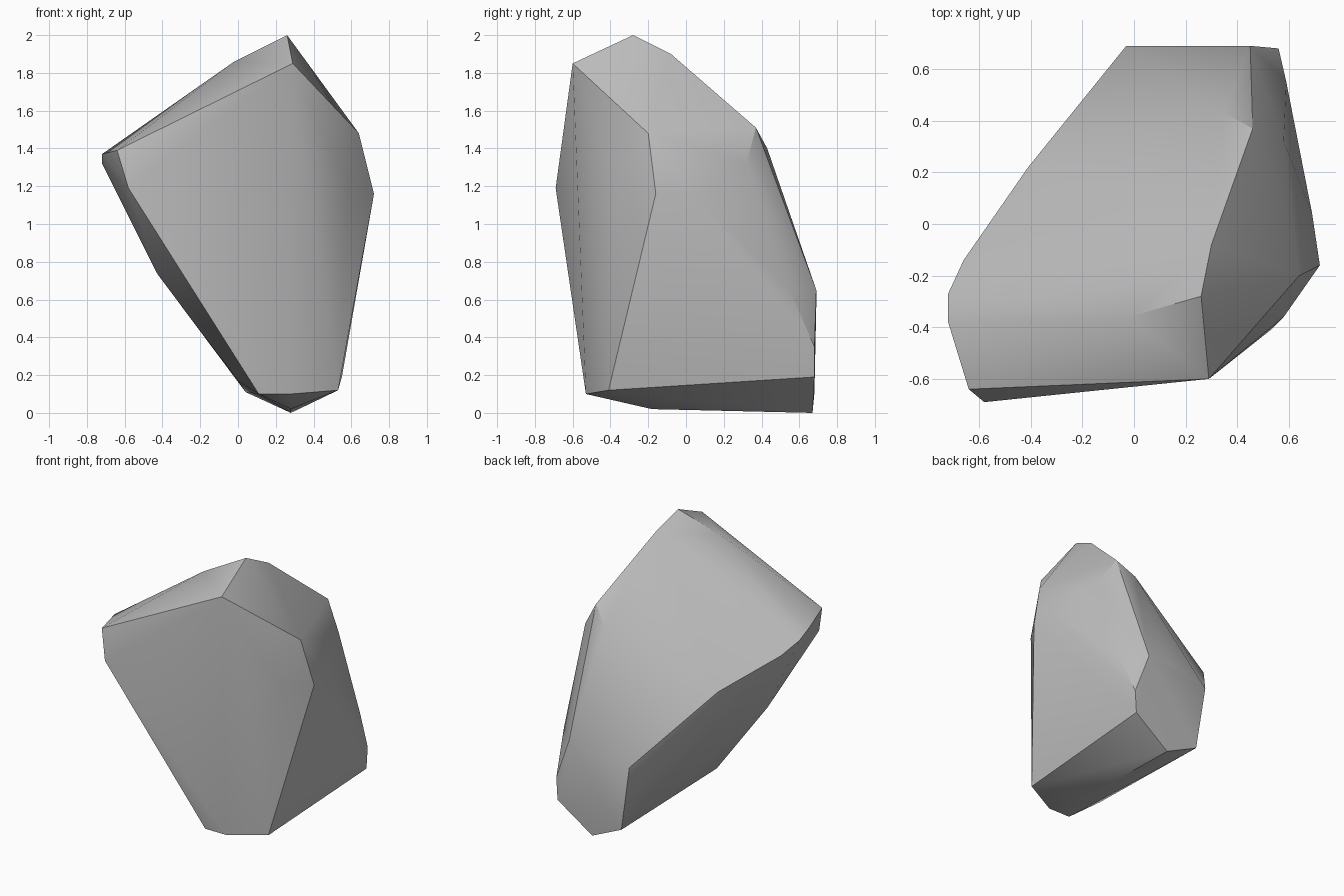
import bpy
import bmesh
import math
from mathutils import Vector

# Remove the default cube only
default_cube = bpy.data.objects.get("Cube")
if default_cube:
    bpy.data.objects.remove(default_cube, do_unlink=True)


def make_material(name, value):
    material = bpy.data.materials.new(name)
    material.use_nodes = True
    colour = (value, value, value, 1)
    material.diffuse_color = colour
    shader = material.node_tree.nodes["Principled BSDF"]
    shader.inputs["Base Color"].default_value = colour
    return material


# Corners of the rock in hundredths of a unit, grouped by region
crown_ridge = [(26, -28, 200), (30, -8, 190), (46, 37, 151), (35, 43, 140),
               (29, -60, 185), (-2, -36, 186)]
right_flank = [(64, -20, 148), (72, -16, 116), (58, -36, 120),
               (69, 4, 115), (58, 32, 132), (59, 55, 65)]
left_nose = [(-64, -64, 139), (-58, -69, 119), (-72, -38, 137),
             (-72, -27, 132), (-66, -14, 124), (-41, 22, 105), (-43, -32, 74)]
back_facet = [(-3, 69, 58), (25, 69, 65), (45, 69, 65), (56, 68, 35),
              (55, 68, 19), (4, 68, 11)]
base = [(28, 67, 0), (28, -18, 2), (53, -41, 12), (28, -53, 10),
        (11, -53, 10), (0, -35, 17)]


def make_rock(name, regions, material):
    """Wrap the corner points in a tight chiselled skin."""
    bm = bmesh.new()
    for region in regions:
        for corner in region:
            bm.verts.new(Vector(corner) / 100)
    hull = bmesh.ops.convex_hull(bm, input=bm.verts)
    buried = {item for key in ("geom_interior", "geom_unused")
              for item in hull[key] if isinstance(item, bmesh.types.BMVert)}
    bmesh.ops.delete(bm, geom=list(buried), context="VERTS")
    bmesh.ops.recalc_face_normals(bm, faces=bm.faces)

    mesh = bpy.data.meshes.new(name)
    bm.to_mesh(mesh)
    bm.free()
    mesh.materials.append(material)
    rock = bpy.data.objects.new(name, mesh)
    bpy.context.collection.objects.link(rock)
    return rock


rock = make_rock("rock",
                 [crown_ridge, right_flank, left_nose, back_facet, base],
                 make_material("stone grey", 0.5))

# Soft shading over gentle bends, crisp lines on the strong edges
bpy.ops.object.select_all(action="DESELECT")
rock.select_set(True)
bpy.context.view_layer.objects.active = rock
bpy.ops.object.shade_smooth_by_angle(angle=math.radians(30))
